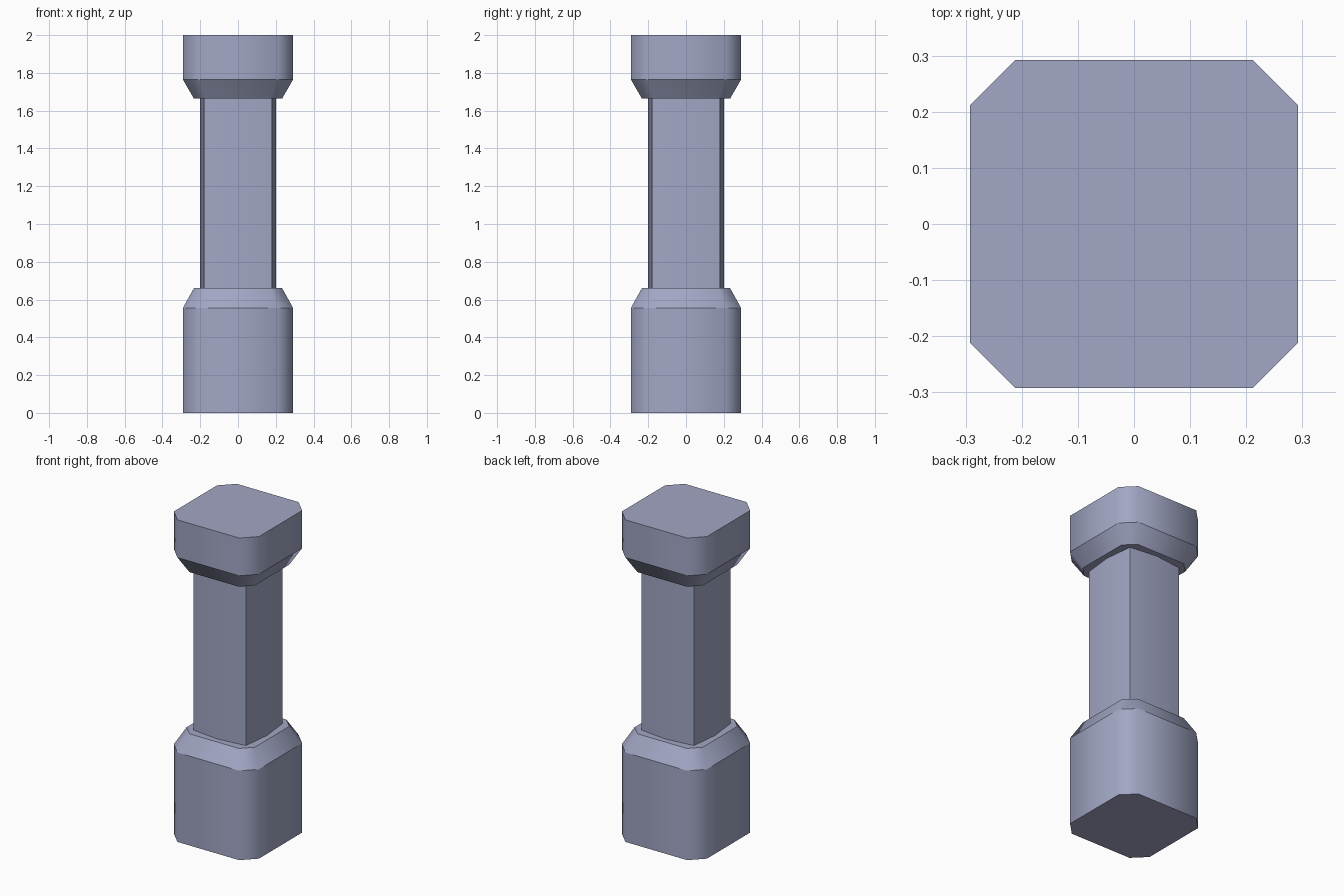
import bpy
import bmesh

# Remove the default cube only
cube = bpy.data.objects.get("Cube")
if cube:
    bpy.data.objects.remove(cube, do_unlink=True)

# Single stone colour
stone = bpy.data.materials.new("lavender_grey_stone")
stone.use_nodes = True
colour = (0.36, 0.385, 0.555, 1.0)
stone.diffuse_color = colour
bsdf = next(n for n in stone.node_tree.nodes if n.type == 'BSDF_PRINCIPLED')
bsdf.inputs["Base Color"].default_value = colour


def four_fold(points):
    """Repeat a quarter outline around the z axis."""
    outline = []
    for _ in range(4):
        outline += points
        points = [(-y, x) for x, y in points]
    return outline


def loft(name, outline, levels, sharp_corner, capped=True):
    """Stack scaled copies of an outline; levels are (height, scale)."""
    bm = bmesh.new()
    rings = [[bm.verts.new((x * s, y * s, z)) for x, y in outline]
             for z, s in levels]
    n = len(outline)
    for low, high in zip(rings, rings[1:]):
        for i in range(n):
            j = (i + 1) % n
            bm.faces.new((low[i], low[j], high[j], high[i]))
    if capped:
        bm.faces.new(rings[0][::-1])
        bm.faces.new(rings[-1])
    bm.normal_update()
    for face in bm.faces:
        face.smooth = True
    # Rims stay crisp; upright edges are soft unless they turn sharply
    for edge in bm.edges:
        a, b = edge.verts
        level = abs(a.co.z - b.co.z) < 1e-5
        turn = edge.calc_face_angle(0.0)
        edge.smooth = not level and turn < sharp_corner
    mesh = bpy.data.meshes.new(name)
    bm.to_mesh(mesh)
    bm.free()
    mesh.materials.append(stone)
    obj = bpy.data.objects.new(name, mesh)
    bpy.context.collection.objects.link(obj)
    return obj


block = four_fold([(0.292, -0.212), (0.292, 0.212)])
bulged_square = four_fold([(0.2, 0.0), (0.18, 0.18)])

# Tall base block with a tapered shoulder
loft("base", block, [(0, 1), (0.555, 1), (0.66, 0.8)], 1.0)
# Slightly bulging square shaft, joined to the blocks at both ends
loft("shaft", bulged_square, [(0.66, 1), (1.664, 1)], 1.0, capped=False)
# Shorter capital, tapered below
loft("capital", block, [(1.664, 0.8), (1.766, 1), (2, 1)], 1.0)
